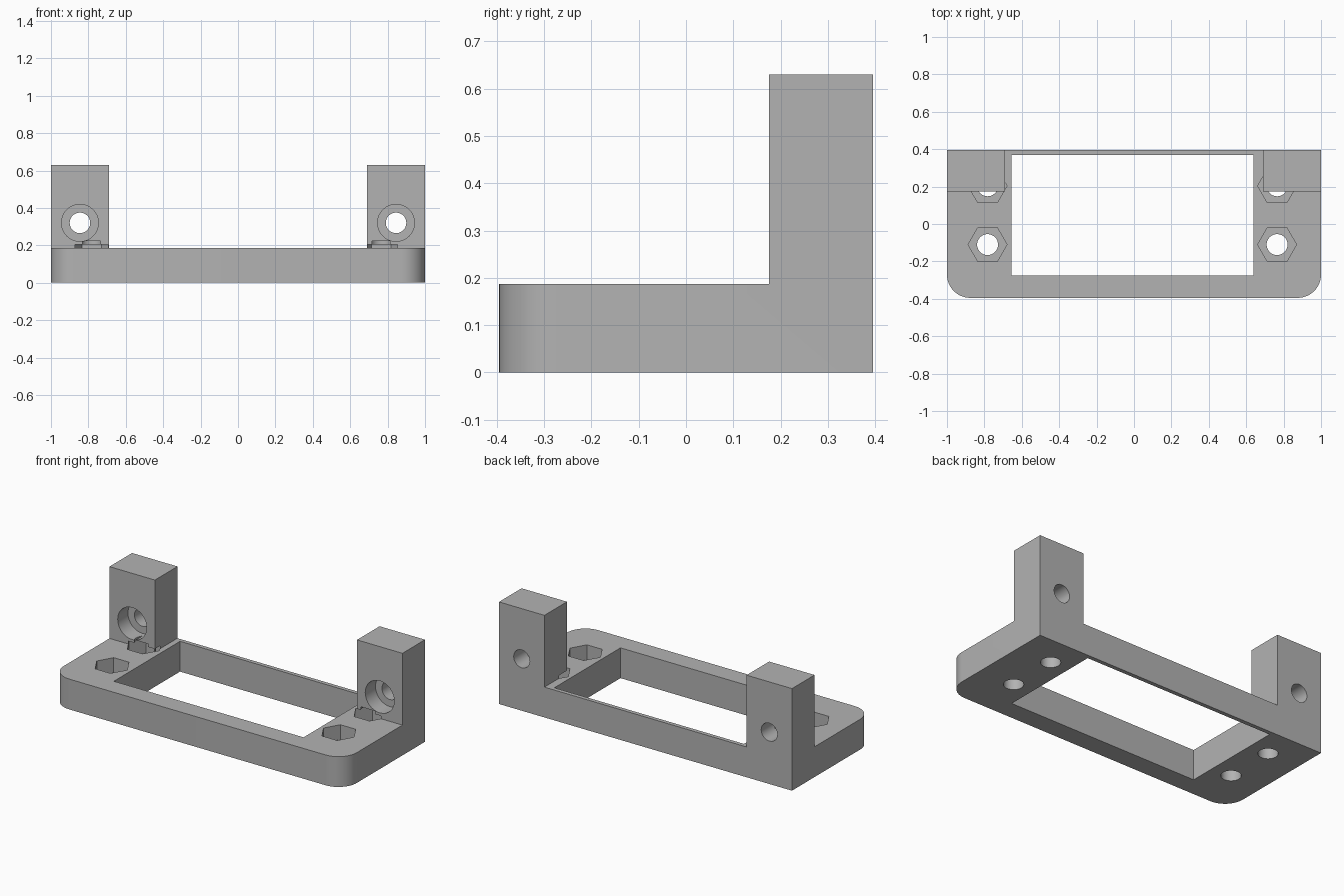
import bpy, bmesh
from math import radians
from mathutils import Matrix, Vector

if "Cube" in bpy.data.objects:
    bpy.data.objects.remove(bpy.data.objects["Cube"], do_unlink=True)

BACK, BASE_TOP, POST_TOP = 0.395, 0.187, 0.63
POST_FRONT, POST_INNER = 0.175, 0.69

grey = bpy.data.materials.new("plain grey")
grey.use_nodes = True
grey.diffuse_color = (0.45, 0.45, 0.45, 1)
grey.node_tree.nodes["Principled BSDF"].inputs["Base Color"].default_value = grey.diffuse_color


def finish(name, bm):
    mesh = bpy.data.meshes.new(name)
    bmesh.ops.recalc_face_normals(bm, faces=bm.faces)
    bm.to_mesh(mesh)
    bm.free()
    mesh.materials.append(grey)
    ob = bpy.data.objects.new(name, mesh)
    bpy.context.collection.objects.link(ob)
    return ob


def box(bm, lo, hi):
    lo, hi = Vector(lo), Vector(hi)
    m = Matrix.Translation((lo + hi) / 2) @ Matrix.Diagonal((*(hi - lo), 1))
    return bmesh.ops.create_cube(bm, size=1, matrix=m)


# Each drill shape is its own cutter, so overlapping cuts stay clean
cutters = []


def drill(name, radius, start, end, sides=32):
    a, b = Vector(start), Vector(end)
    rot = (b - a).to_track_quat("Z", "Y").to_matrix().to_4x4()
    bm = bmesh.new()
    bmesh.ops.create_cone(bm, cap_ends=True, segments=sides, radius1=radius, radius2=radius,
                          depth=(b - a).length, matrix=Matrix.Translation((a + b) / 2) @ rot)
    cutters.append(finish(name, bm))


# Base slab with rounded front corners
bm = bmesh.new()
box(bm, (-1, -BACK, 0), (1, BACK, BASE_TOP))
corners = [e for e in bm.edges if all(v.co.y < 0 for v in e.verts)
           and abs(e.verts[0].co.z - e.verts[1].co.z) > 0.1]
bmesh.ops.bevel(bm, geom=corners, offset=0.125, segments=12, profile=0.5, affect="EDGES")

# Divide the slab and raise its two rear corners into posts
for co, no in (((POST_INNER, 0, 0), (1, 0, 0)), ((-POST_INNER, 0, 0), (1, 0, 0)),
               ((0, POST_FRONT, 0), (0, 1, 0))):
    bmesh.ops.bisect_plane(bm, geom=bm.verts[:] + bm.edges[:] + bm.faces[:],
                           plane_co=co, plane_no=no)
bm.normal_update()
tops = [f for f in bm.faces if f.normal.z > 0.9 and f.calc_center_median().y > POST_FRONT
        and abs(f.calc_center_median().x) > POST_INNER]
raised = bmesh.ops.extrude_discrete_faces(bm, faces=tops)["faces"]
bmesh.ops.translate(bm, verts=[v for f in raised for v in f.verts],
                    vec=(0, 0, POST_TOP - BASE_TOP))
bmesh.ops.remove_doubles(bm, verts=bm.verts, dist=0.0001)
bmesh.ops.dissolve_limit(bm, angle_limit=radians(1), verts=bm.verts, edges=bm.edges)
bracket = finish("mounting_bracket", bm)

# Central window
bm = bmesh.new()
box(bm, (-0.655, -0.275, -0.1), (0.64, 0.37, 0.4))
cutters.append(finish("window_cutter", bm))

# Vertical bolt holes with hexagonal nut pockets
for x in (-0.783, 0.765):
    for y in (-0.11, 0.204):
        drill("nut_pocket_cutter", 0.104, (x, y, 0.095), (x, y, 0.205), 6)
        drill("bolt_hole_cutter", 0.056, (x, y, -0.1), (x, y, 0.224))

# Counterbored holes through the posts
for x in (-0.845, 0.845):
    drill("counterbore_cutter", 0.099, (x, 0.1, 0.32), (x, 0.275, 0.32))
    drill("post_hole_cutter", 0.055, (x, 0.1, 0.32), (x, 0.5, 0.32))

# A hexagon corner must point along x on every nut pocket
for c in cutters:
    if c.name.startswith("nut_pocket"):
        pts = c.data.vertices
        mid = sum((v.co for v in pts), Vector()) / len(pts)
        if max(v.co.x - mid.x for v in pts) < 0.1:
            c.data.transform(Matrix.Translation(mid) @ Matrix.Rotation(radians(30), 4, "Z")
                             @ Matrix.Translation(-mid))

# Cut everything out and bake the result
for c in cutters:
    mod = bracket.modifiers.new(c.name, "BOOLEAN")
    mod.operation, mod.solver, mod.object = "DIFFERENCE", "EXACT", c
bpy.context.view_layer.update()
baked = bpy.data.meshes.new_from_object(bracket.evaluated_get(bpy.context.evaluated_depsgraph_get()))
bracket.modifiers.clear()
bracket.data = baked
baked.name = "mounting_bracket"
baked.materials.clear()
baked.materials.append(grey)
for p in baked.polygons:
    p.material_index = 0
for c in cutters:
    bpy.data.objects.remove(c, do_unlink=True)

for ob in bpy.context.selected_objects:
    ob.select_set(False)
bracket.select_set(True)
bpy.context.view_layer.objects.active = bracket
bpy.ops.object.shade_smooth_by_angle(angle=radians(30))
